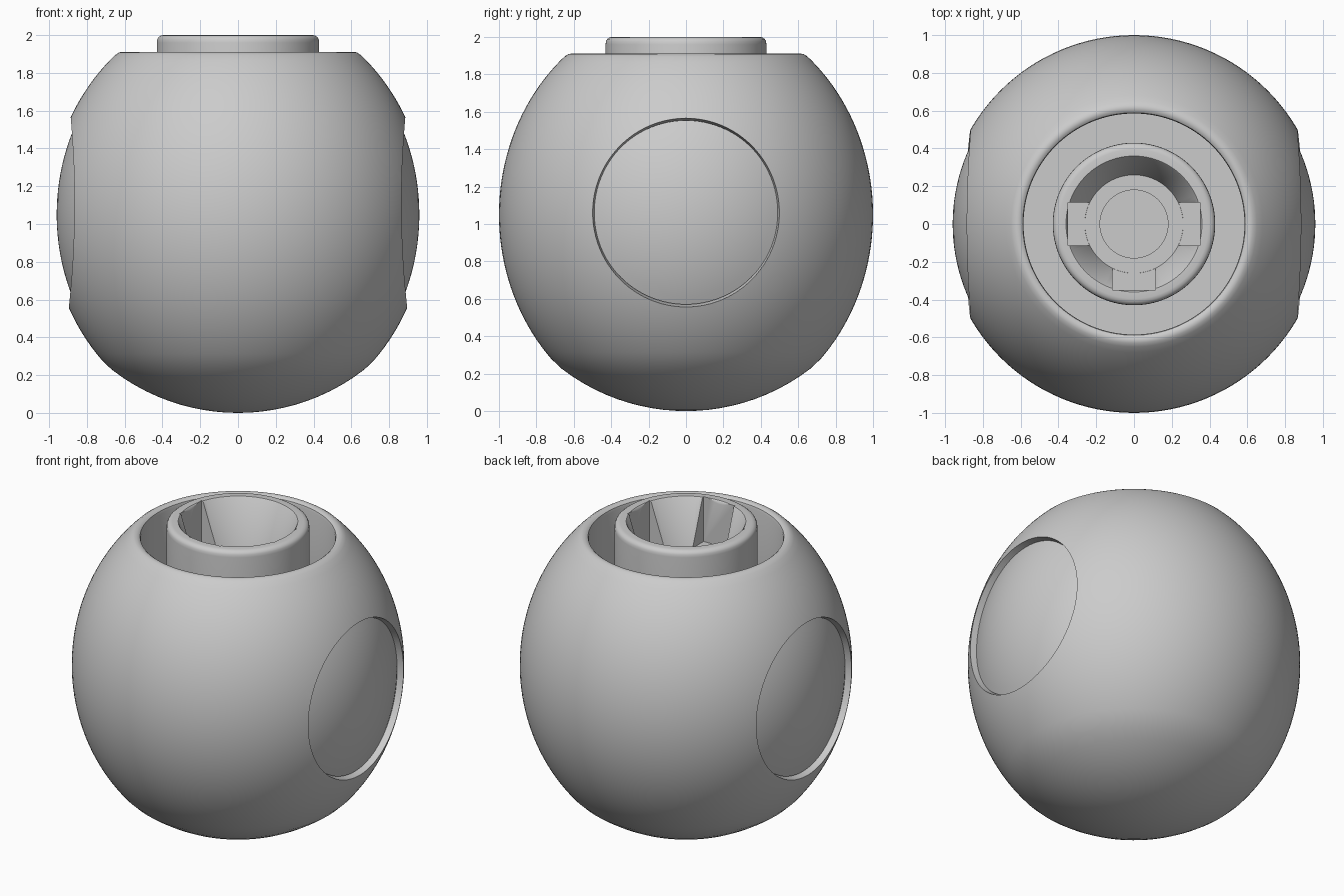
import bpy, bmesh, math
from mathutils import Matrix, Vector

cube = bpy.data.objects.get("Cube")
if cube:
    bpy.data.objects.remove(cube, do_unlink=True)

grey = bpy.data.materials.new("light_grey")
grey.use_nodes = True
COLOUR = (0.6, 0.6, 0.6, 1)
grey.diffuse_color = COLOUR
grey.node_tree.nodes["Principled BSDF"].inputs["Base Color"].default_value = COLOUR

MID = 1.05       # height of the widest girth
TALL = 1.112     # vertical half axis of the shell


def finish(name, bm):
    bmesh.ops.remove_doubles(bm, verts=bm.verts, dist=1e-5)
    bmesh.ops.recalc_face_normals(bm, faces=bm.faces)
    mesh = bpy.data.meshes.new(name)
    bm.to_mesh(mesh)
    bm.free()
    mesh.materials.append(grey)
    obj = bpy.data.objects.new(name, mesh)
    bpy.context.collection.objects.link(obj)
    return obj


def lathe(name, profile, steps=128):
    bm = bmesh.new()
    vs = [bm.verts.new((r, 0, z)) for r, z in profile]
    es = [bm.edges.new(pair) for pair in zip(vs, vs[1:])]
    bmesh.ops.spin(bm, geom=vs + es, cent=(0, 0, 0), axis=(0, 0, 1),
                   angle=math.tau, steps=steps, use_duplicate=False)
    return finish(name, bm)


def activate(obj):
    bpy.ops.object.select_all(action='DESELECT')
    obj.select_set(True)
    bpy.context.view_layer.objects.active = obj


def cut(obj, cutters):
    activate(obj)
    for cutter in cutters:
        mod = obj.modifiers.new("cut", 'BOOLEAN')
        mod.operation = 'DIFFERENCE'
        mod.solver = 'EXACT'
        mod.object = cutter
        bpy.ops.object.modifier_apply(modifier=mod.name)
        bpy.data.objects.remove(cutter, do_unlink=True)


def smooth(obj, degrees=30):
    activate(obj)
    bpy.ops.object.shade_smooth_by_angle(angle=math.radians(degrees))


# Shell: shallow bottom bowl, egg-shaped wall, rounded rim, open well
CAP_R, N = 1.09, 12
profile = []
for i in range(N):
    r = 0.73 * i / N
    profile.append((r, CAP_R - math.sqrt(CAP_R ** 2 - r * r)))
LOW, HIGH, M = 0.28, 1.895, 40
a0, a1 = (math.asin((z - MID) / TALL) for z in (LOW, HIGH))
for i in range(M + 1):
    a = a0 + (a1 - a0) * i / M
    profile.append((math.cos(a), MID + TALL * math.sin(a)))
profile += [(0.63, 1.908), (0.615, 1.911), (0.6, 1.908), (0.589, 1.9),
            (0.585, 1.885), (0.585, 1.45), (0, 1.45)]
shell = lathe("shell", profile)


# Round side recesses with slightly flared walls
def recess_cutter(side):
    bm = bmesh.new()
    place = (Matrix.Translation((side * 0.95, 0, 1.062))
             @ Matrix.Rotation(side * math.pi / 2, 4, 'Y'))
    bmesh.ops.create_cone(bm, cap_ends=True, segments=96, radius1=0.485,
                          radius2=0.55, depth=0.3, matrix=place)
    return finish("recess_cutter", bm)


cut(shell, [recess_cutter(s) for s in (1, -1)])
smooth(shell)


# Domed discs that follow the shell, set a little deeper
def side_disc(name, side, rings=12, steps=96):
    bm = bmesh.new()
    rows = []
    for i in range(rings + 1):
        rad = 0.492 * i / rings
        row = []
        for k in range(steps):
            t = math.tau * k / steps
            y, z = rad * math.cos(t), 1.062 + rad * math.sin(t)
            x = math.sqrt(1 - ((z - MID) / (TALL - 0.04)) ** 2 - (y / 0.96) ** 2)
            row.append(bm.verts.new((side * 0.96 * x, y, z)))
        rows.append(row)
    for inner, outer in zip(rows, rows[1:]):
        for k in range(steps):
            n = (k + 1) % steps
            bm.faces.new((inner[k], outer[k], outer[n], inner[n]))
    obj = finish(name, bm)
    # Open dome: make sure it faces outward
    if sum(p.normal.x for p in obj.data.polygons) * side < 0:
        obj.data.flip_normals()
    smooth(obj)


side_disc("left_disc", 1)
side_disc("right_disc", -1)

# Central socket post with a tapered bore
post = lathe("socket_post", [
    (0, 1.68), (0.18, 1.68), (0.18, 1.7), (0.26, 1.7), (0.355, 1.995),
    (0.36, 2), (0.395, 2), (0.41, 1.997), (0.422, 1.988), (0.428, 1.977),
    (0.43, 1.96), (0.43, 1.43), (0, 1.43)])


# Three key slots in the bore: left, right and front
def slot_cutter(direction):
    d = Vector(direction)
    bm = bmesh.new()
    size = Vector((0.23, 0.23, 0.5)) - Vector((abs(d.x), abs(d.y), 0)) * 0.08
    centre = d * 0.275 + Vector((0, 0, 1.952))
    bmesh.ops.create_cube(bm, size=1, matrix=Matrix.Translation(centre)
                          @ Matrix.Diagonal((*size, 1)))
    return finish("slot_cutter", bm)


cut(post, [slot_cutter(d) for d in ((1, 0, 0), (-1, 0, 0), (0, -1, 0))])
smooth(post)
